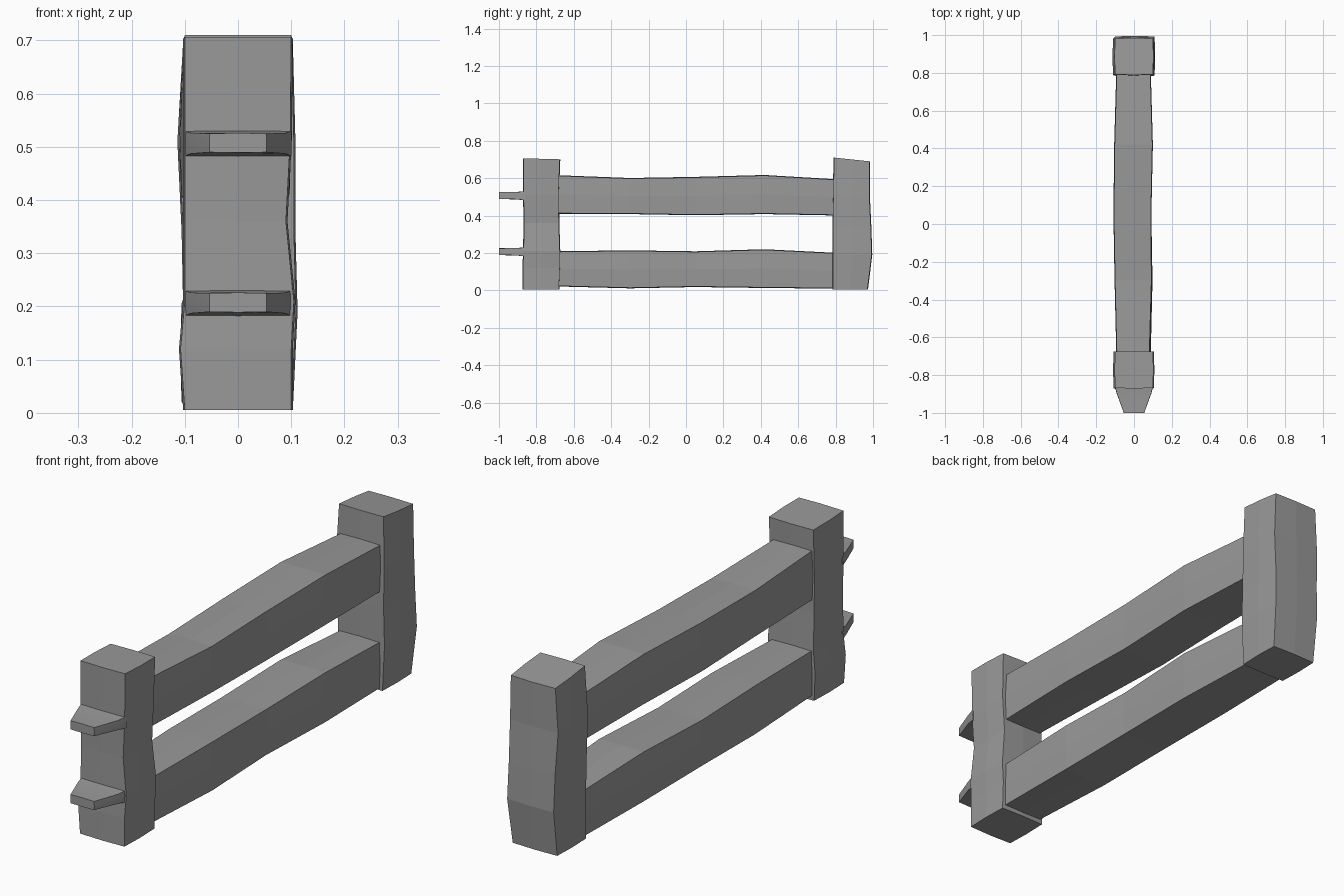
import bpy, bmesh

cube = bpy.data.objects.get("Cube")
if cube:
    bpy.data.objects.remove(cube, do_unlink=True)

grey = bpy.data.materials.new("weathered grey")
grey.use_nodes = True
COLOUR = (0.32, 0.32, 0.32, 1)
grey.diffuse_color = COLOUR
grey.node_tree.nodes["Principled BSDF"].inputs["Base Color"].default_value = COLOUR


def beam(name, axis, sections, bulge=0.003, drop=0.0):
    """Loft an eight-sided rough-hewn beam; each section is (pos, x0, x1, a0, a1)."""
    bm = bmesh.new()
    rings = []
    for i, (pos, x0, x1, a0, a1) in enumerate(sections):
        xm, am = (x0 + x1) / 2, (a0 + a1) / 2
        outline = [(x0, a0), (xm, a0 - bulge), (x1, a0), (x1 + bulge, am),
                   (x1, a1), (xm, a1 + bulge), (x0, a1), (x0 - bulge, am)]
        ring = []
        for x, a in outline:
            # The last end can slope down across its depth
            p = pos - drop * (a - a0) / (a1 - a0) if i == len(sections) - 1 else pos
            ring.append(bm.verts.new((x, a, p) if axis == "z" else (x, p, a)))
        rings.append(ring)
    for r, s in zip(rings, rings[1:]):
        for i in range(8):
            j = (i + 1) % 8
            bm.faces.new((r[i], r[j], s[j], s[i]))
    bm.faces.new(rings[0][::-1])
    bm.faces.new(rings[-1])
    bmesh.ops.recalc_face_normals(bm, faces=bm.faces)
    mesh = bpy.data.meshes.new(name)
    bm.to_mesh(mesh)
    bm.free()
    mesh.materials.append(grey)
    obj = bpy.data.objects.new(name, mesh)
    bpy.context.collection.objects.link(obj)
    return obj


# Upright posts
beam("front_post", "z", [
    (0.005, -0.10, 0.10, -0.872, -0.680),
    (0.12, -0.108, 0.10, -0.872, -0.675),
    (0.21, -0.10, 0.105, -0.868, -0.675),
    (0.36, -0.10, 0.090, -0.866, -0.680),
    (0.51, -0.10, 0.098, -0.868, -0.682),
    (0.706, -0.10, 0.10, -0.868, -0.675)], drop=0.005)
beam("back_post", "z", [
    (0.005, -0.10, 0.10, 0.785, 0.970),
    (0.19, -0.10, 0.109, 0.785, 0.993),
    (0.34, -0.103, 0.105, 0.785, 0.988),
    (0.51, -0.111, 0.105, 0.788, 0.980),
    (0.71, -0.10, 0.10, 0.792, 0.982)], drop=0.02)

# Horizontal rails
beam("upper_rail", "y", [
    (-0.72, -0.09, 0.080, 0.413, 0.614),
    (-0.30, -0.10, 0.092, 0.411, 0.598),
    (0.05, -0.106, 0.089, 0.405, 0.604),
    (0.42, -0.102, 0.097, 0.411, 0.614),
    (0.84, -0.09, 0.085, 0.403, 0.589)])
beam("lower_rail", "y", [
    (-0.72, -0.09, 0.085, 0.025, 0.206),
    (-0.30, -0.10, 0.095, 0.014, 0.211),
    (0.05, -0.106, 0.089, 0.021, 0.206),
    (0.42, -0.102, 0.097, 0.016, 0.217),
    (0.84, -0.09, 0.085, 0.012, 0.196)])

# Tapered connecting tabs on the front post
for name, z in (("upper_tab", 0.507), ("lower_tab", 0.207)):
    tab = beam(name, "y", [
        (-1.0, -0.053, 0.053, z - 0.017, z + 0.018),
        (-0.90, -0.09, 0.09, z - 0.020, z + 0.019),
        (-0.86, -0.10, 0.10, z - 0.025, z + 0.023)], bulge=0.001)
    bpy.ops.object.select_all(action="DESELECT")
    tab.select_set(True)
    bpy.context.view_layer.objects.active = tab
    bpy.ops.object.shade_smooth_by_angle()
